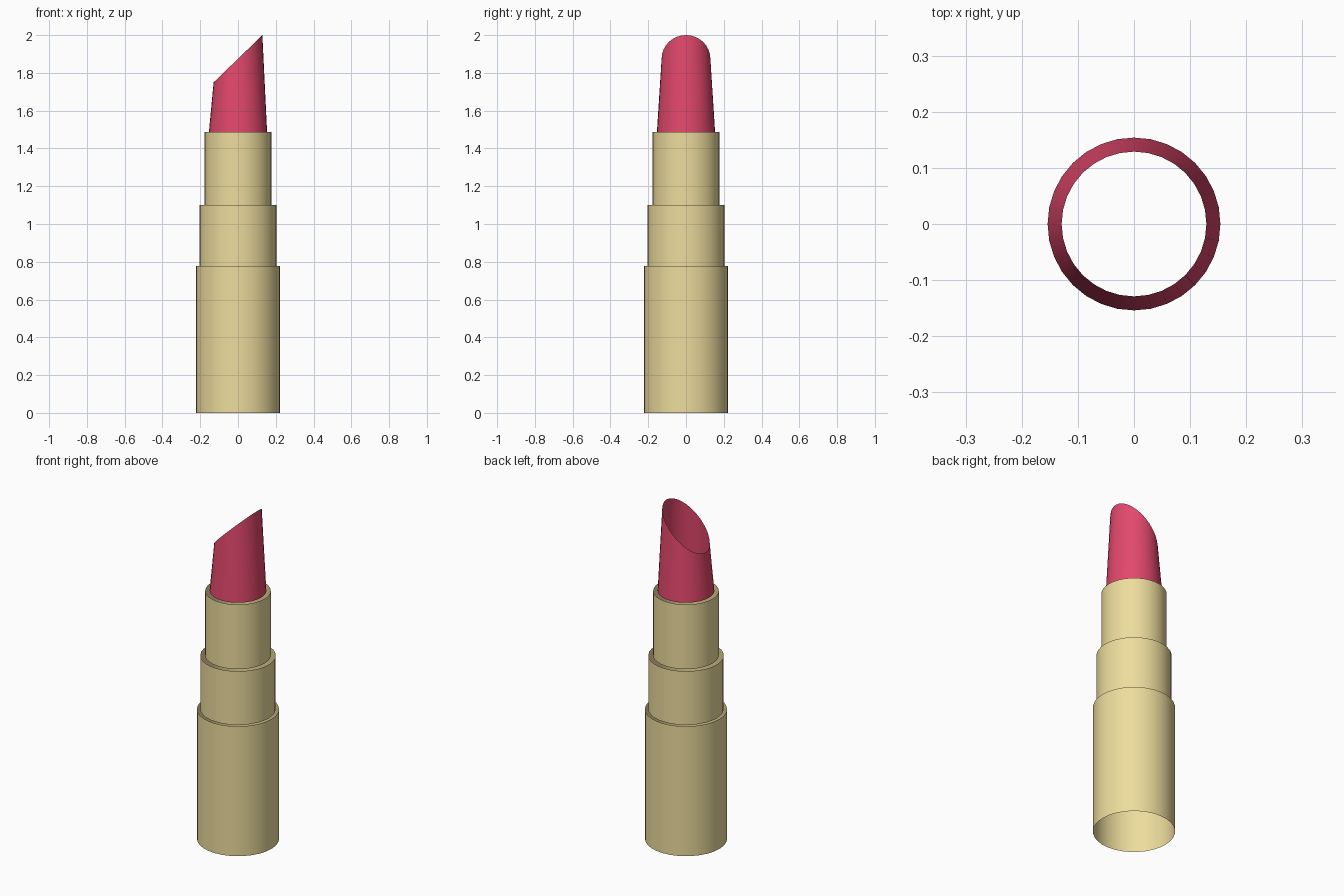
import bpy, bmesh, math

if "Cube" in bpy.data.objects:
    bpy.data.objects.remove(bpy.data.objects["Cube"])

SIDES = 32


def material(name, color):
    m = bpy.data.materials.new(name)
    m.diffuse_color = (*color, 1)
    m.use_nodes = True
    m.node_tree.nodes["Principled BSDF"].inputs["Base Color"].default_value = m.diffuse_color
    return m


def open_tube(name, r_low, r_high, z_low, z_high, mat, slant=0.0):
    """Thin open-ended tube; slant tilts the upper rim along x."""
    bm = bmesh.new()
    bmesh.ops.create_cone(bm, cap_ends=False, segments=SIDES, radius1=r_low,
                          radius2=r_high, depth=z_high - z_low)
    for v in bm.verts:
        upper = v.co.z > 0
        v.co.z = z_high + slant * v.co.x / r_high if upper else z_low
    me = bpy.data.meshes.new(name)
    bm.to_mesh(me)
    bm.free()
    me.materials.append(mat)
    for p in me.polygons:
        p.use_smooth = True
    ob = bpy.data.objects.new(name, me)
    bpy.context.collection.objects.link(ob)
    return ob


gold = material("gold", (0.85, 0.72, 0.34))
pink = material("pink", (0.76, 0.065, 0.15))

# Stacked case sleeves, each starting at the rim of the one below
z = 0.0
for name, radius, top in (("base_case", 0.223, 0.778),
                          ("middle_sleeve", 0.205, 1.10),
                          ("inner_sleeve", 0.178, 1.487)):
    open_tube(name, radius, radius, z, top, gold)
    z = top

# Tapered lipstick with a slanted, open tip
open_tube("lipstick_bullet", 0.154, 0.129, z, 1.875, pink, slant=0.125)
